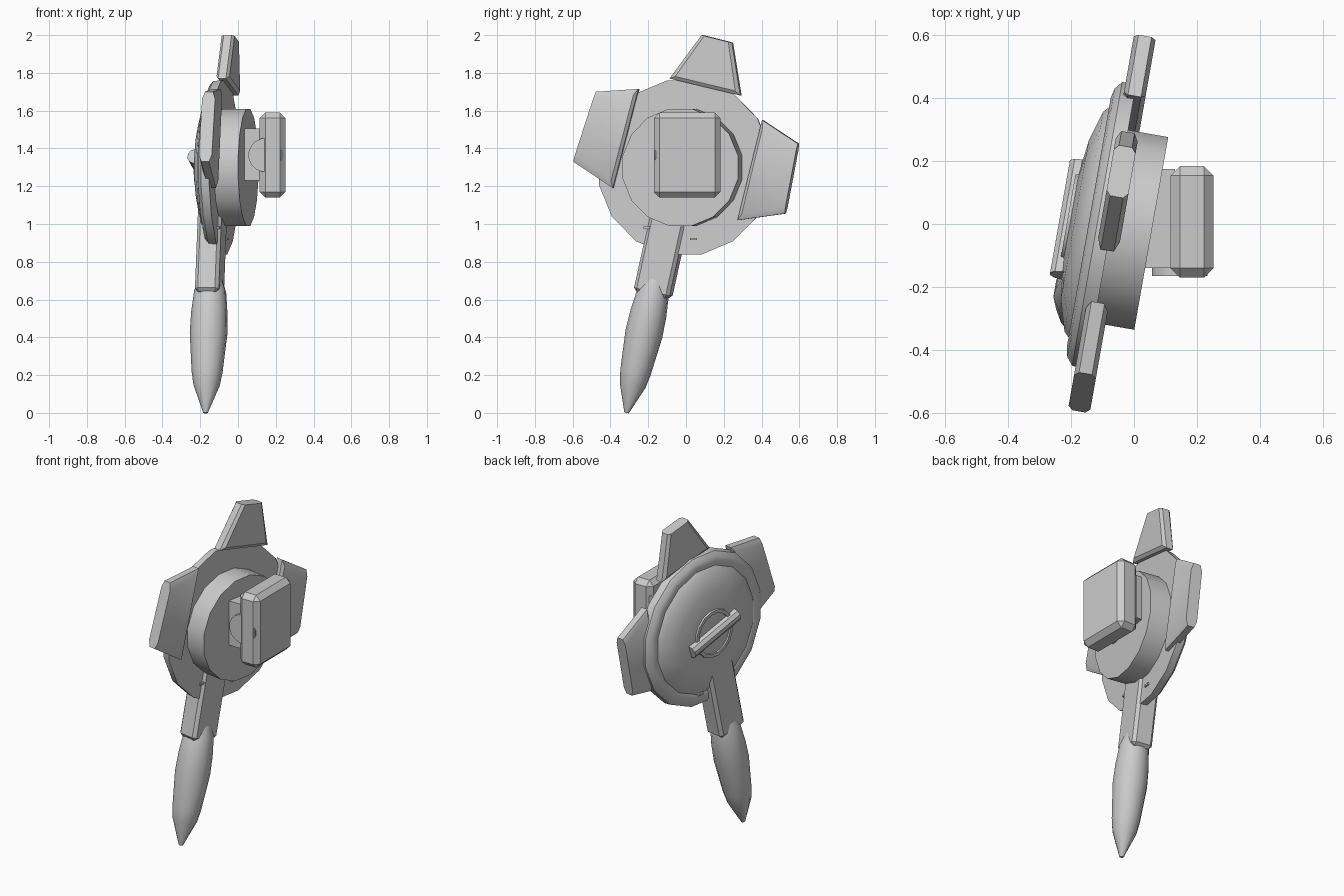
import bpy, bmesh
from math import radians, pi, cos, sin
from mathutils import Matrix, Vector

if "Cube" in bpy.data.objects:
    bpy.data.objects.remove(bpy.data.objects["Cube"])

grey = bpy.data.materials.new("light_grey")
grey.use_nodes = True
grey.diffuse_color = (0.6, 0.6, 0.6, 1)
grey.node_tree.nodes["Principled BSDF"].inputs["Base Color"].default_value = (0.6, 0.6, 0.6, 1)

# Frame of the tilted disc: its axis is local x
TILT = Matrix.Rotation(radians(-10), 4, 'Z')
HUB = TILT @ Matrix.Translation((0, -0.02, 1.30)) @ Matrix.Rotation(pi / 2, 4, 'Y')
GRIP = TILT @ Matrix.Translation((-0.115, -0.34, 0)) @ Matrix.Rotation(radians(-12.6), 4, 'X')


def finish(name, bm, matrix):
    bmesh.ops.remove_doubles(bm, verts=bm.verts, dist=1e-5)
    bmesh.ops.recalc_face_normals(bm, faces=bm.faces)
    mesh = bpy.data.meshes.new(name)
    bm.to_mesh(mesh)
    bm.free()
    mesh.materials.append(grey)
    ob = bpy.data.objects.new(name, mesh)
    bpy.context.collection.objects.link(ob)
    ob.matrix_world = matrix
    bpy.ops.object.select_all(action='DESELECT')
    ob.select_set(True)
    bpy.context.view_layer.objects.active = ob
    bpy.ops.object.shade_smooth_by_angle(angle=radians(30))
    return ob


def lathe(name, profile, sides, matrix):
    """Revolve (radius, height) points about local z."""
    bm = bmesh.new()
    rings = []
    for r, h in profile:
        angles = [2 * pi * (i + 0.5) / sides for i in range(sides)]
        rings.append([bm.verts.new((r * cos(a), r * sin(a), h)) for a in angles])
    for low, high in zip(rings, rings[1:]):
        for i in range(sides):
            j = (i + 1) % sides
            bm.faces.new((low[i], low[j], high[j], high[i]))
    for ring, (r, h) in ((rings[0], profile[0]), (rings[-1], profile[-1])):
        if r > 0:
            bm.faces.new(ring)
    return finish(name, bm, matrix)


def box(name, low, high, matrix=Matrix(), bevel=0, segments=1):
    low, high = Vector(low), Vector(high)
    bm = bmesh.new()
    place = Matrix.Translation((low + high) / 2) @ Matrix.Diagonal((*(high - low), 1))
    bmesh.ops.create_cube(bm, size=1, matrix=place)
    if bevel:
        bmesh.ops.bevel(bm, geom=bm.edges[:], offset=bevel, segments=segments,
                        profile=0.5, affect='EDGES')
    return finish(name, bm, matrix)


def flap(name, corners):
    """Four-sided plate, outer edge first, chamfered on all but that edge."""
    a, b, c, d = [Vector((0, 1.015 * y - 0.006, z)) for y, z in corners]
    small = [a.lerp(b, 0.1), b.lerp(a, 0.1),
             c.lerp(d, 0.06).lerp(b, 0.07), d.lerp(c, 0.06).lerp(a, 0.07)]
    layers = ((-0.104, small), (-0.09, (a, b, c, d)), (-0.048, (a, b, c, d)), (-0.034, small))
    bm = bmesh.new()
    rings = [[bm.verts.new(p + Vector((u, 0, 0))) for p in pts] for u, pts in layers]
    for low, high in zip(rings, rings[1:]):
        for i in range(4):
            j = (i + 1) % 4
            bm.faces.new((low[i], low[j], high[j], high[i]))
    bm.faces.new(rings[0])
    bm.faces.new(rings[-1])
    return finish(name, bm, TILT)


# Dished disc with raised rim, and the drum behind it
lathe("dish", [(0, -0.20), (0.15, -0.20), (0.26, -0.187), (0.36, -0.158), (0.385, -0.135),
               (0.41, -0.142), (0.44, -0.135), (0.465, -0.115), (0.47, -0.07), (0, -0.07)], 16, HUB)
lathe("drum", [(0.316, -0.09), (0.316, 0.059)], 16, HUB)

# Centre boss and turning bar
lathe("boss_ring", [(0.125, -0.19), (0.125, -0.21), (0.145, -0.21), (0.15, -0.19)], 16, HUB)
BAR = (TILT @ Matrix.Translation((-0.197, -0.02, 1.30)) @ Matrix.Rotation(radians(-18), 4, 'X')
       @ Matrix.Rotation(pi / 2, 4, 'X'))
lathe("turning_bar", [(0.04, -0.19), (0.04, 0.19)], 10, BAR)

# Three flaps round the rim
flap("top_flap", [(0.24, 1.96), (0.08, 2.0), (-0.09, 1.77), (0.285, 1.68)])
flap("front_flap", [(-0.48, 1.70), (-0.60, 1.33), (-0.39, 1.19), (-0.255, 1.715)])
flap("back_flap", [(0.52, 1.055), (0.59, 1.425), (0.40, 1.55), (0.27, 1.02)])

# Arm and tapered grip
box("arm", (-0.068, -0.098, 0.64), (0.06, 0.098, 1.10), GRIP, 0.018)
lathe("grip", [(0.012, 0.0), (0.07, 0.15), (0.082, 0.22), (0.10, 0.43), (0.097, 0.54),
               (0.085, 0.66), (0.06, 0.73), (0, 0.76)], 12, GRIP)

# Small pins either side of the arm
for name, v, z in (("front_pin", -0.22, 0.98), ("back_pin", 0.03, 0.92)):
    box(name, (-0.15, v - 0.018, z - 0.006), (-0.06, v + 0.018, z + 0.006), TILT)

# Hinge and mounting block
box("hinge_base", (0.0, -0.14, 1.23), (0.13, 0.175, 1.505))
lathe("hinge_barrel", [(0.09, -0.165), (0.09, 0.165)], 16,
      Matrix.Translation((0.145, 0, 1.365)) @ Matrix.Rotation(pi / 2, 4, 'X'))
box("mounting_block", (0.115, -0.17, 1.14), (0.252, 0.183, 1.59), bevel=0.03)
